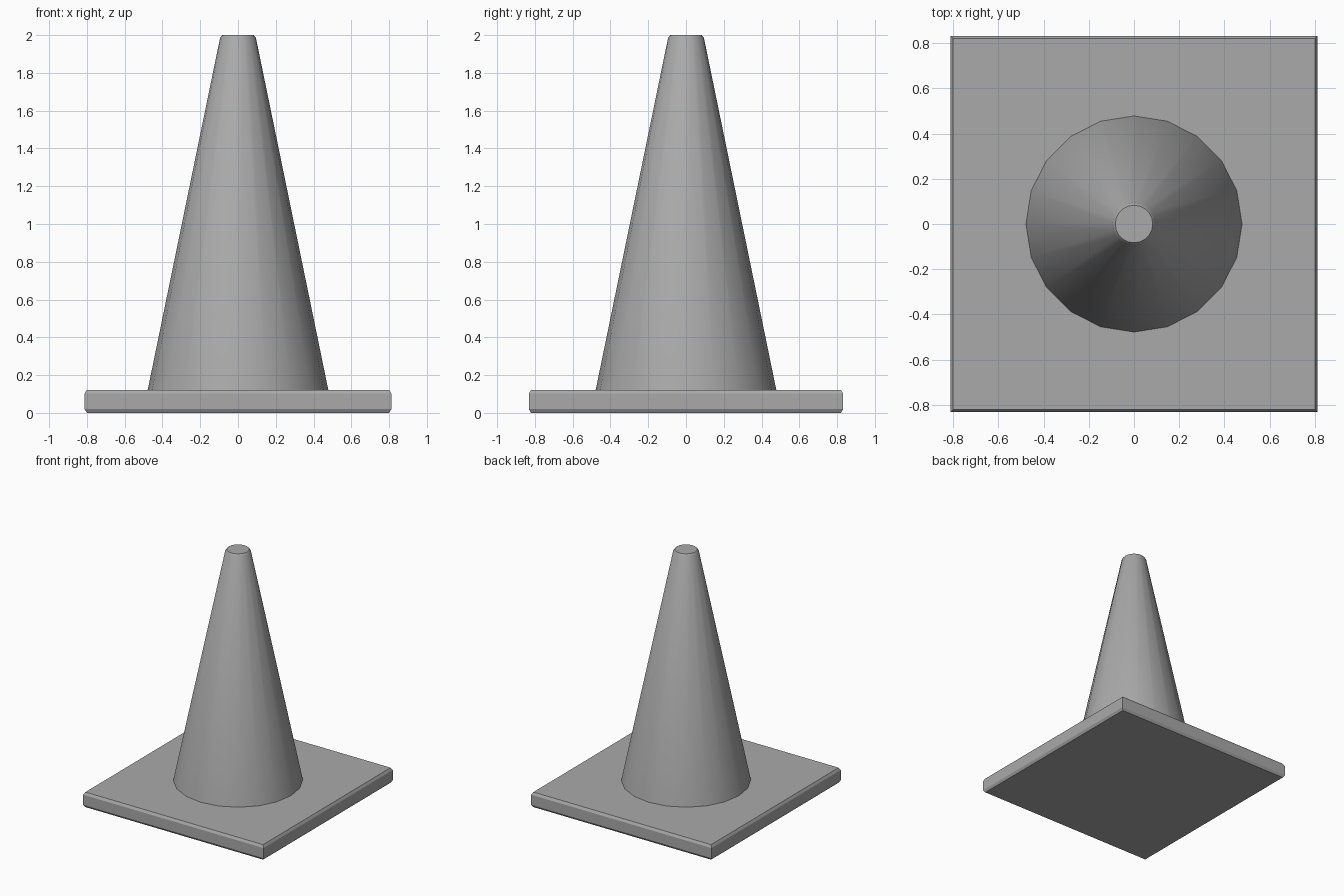
import bpy
import math

cube = bpy.data.objects.get("Cube")
if cube:
    bpy.data.objects.remove(cube, do_unlink=True)

grey = bpy.data.materials.new("plain_grey")
grey.use_nodes = True
colour = (0.4, 0.4, 0.4, 1.0)
grey.diffuse_color = colour
grey.node_tree.nodes["Principled BSDF"].inputs["Base Color"].default_value = colour


def loft(name, rings, smooth_angle):
    """Stack equal-sized rings of points into a closed solid."""
    n = len(rings[0])
    verts = [p for ring in rings for p in ring]
    faces = [tuple(reversed(range(n))), tuple(range(len(verts) - n, len(verts)))]
    for r in range(len(rings) - 1):
        for i in range(n):
            j = (i + 1) % n
            faces.append((r * n + i, r * n + j, (r + 1) * n + j, (r + 1) * n + i))
    mesh = bpy.data.meshes.new(name)
    mesh.from_pydata(verts, [], faces)
    mesh.materials.append(grey)
    obj = bpy.data.objects.new(name, mesh)
    bpy.context.collection.objects.link(obj)
    bpy.ops.object.select_all(action='DESELECT')
    obj.select_set(True)
    bpy.context.view_layer.objects.active = obj
    if smooth_angle:
        bpy.ops.object.shade_smooth_by_angle(angle=math.radians(smooth_angle))
    return obj


def rectangle(x, y, z):
    return [(-x, -y, z), (x, -y, z), (x, y, z), (-x, y, z)]


def circle(radius, z, sides=20):
    steps = [2 * math.pi * i / sides for i in range(sides)]
    return [(radius * math.cos(a), radius * math.sin(a), z) for a in steps]


# Square foot with chamfered top and bottom rims
half_x, half_y, height, inset, drop = 0.812, 0.832, 0.122, 0.012, 0.02
loft("base_plate", [
    rectangle(half_x - inset, half_y - inset, 0),
    rectangle(half_x, half_y, drop),
    rectangle(half_x, half_y, height - drop),
    rectangle(half_x - inset, half_y - inset, height),
], 0)

# Tapering body with a small chamfer around the flat tip
loft("cone_body", [
    circle(0.478, height),
    circle(0.095, 1.985),
    circle(0.083, 2.0),
], 30)
